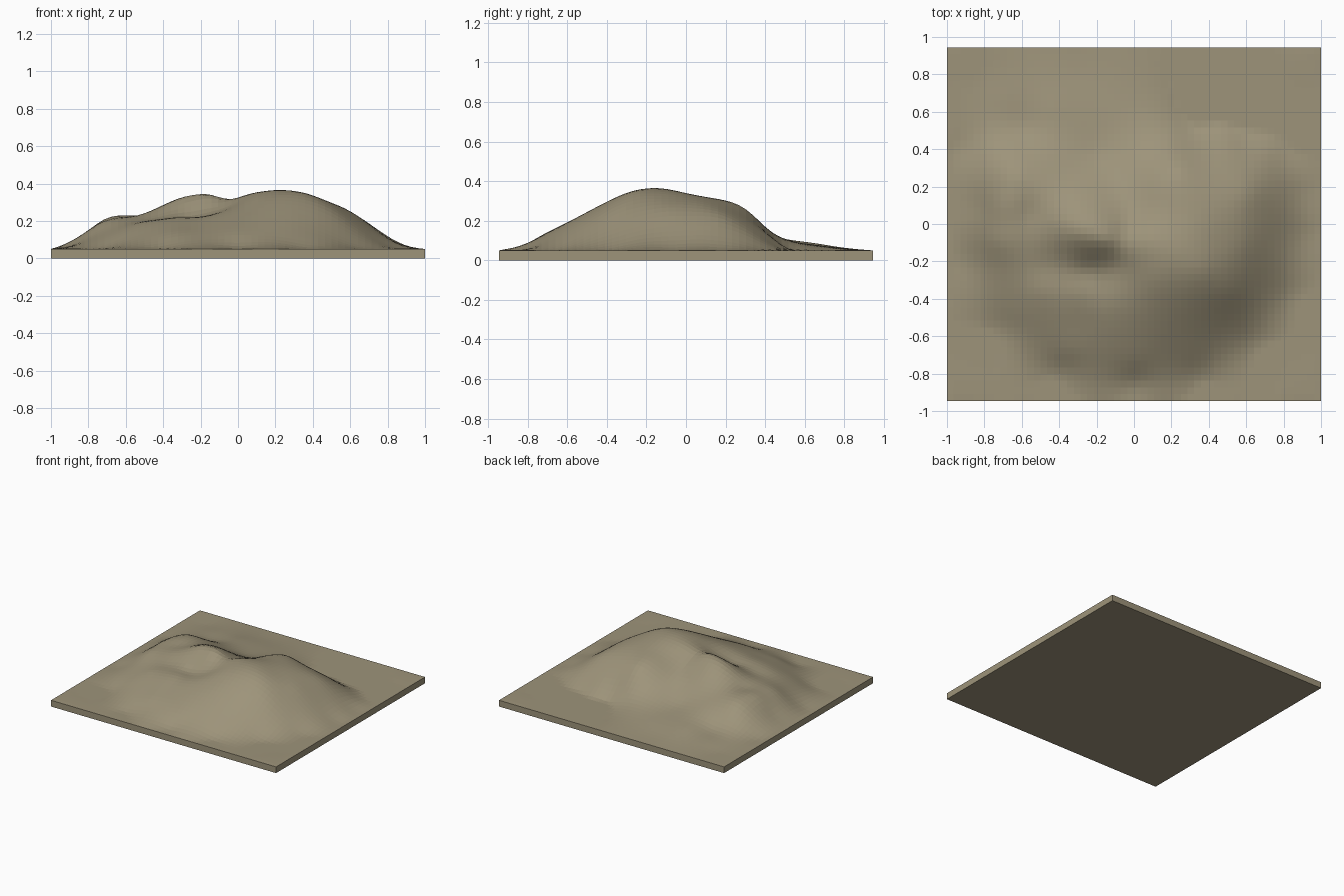
import bpy, bmesh
from math import sqrt

if "Cube" in bpy.data.objects:
    bpy.data.objects.remove(bpy.data.objects["Cube"])

W, D, BASE = 1.0, 0.945, 0.05      # half width, half depth, plate thickness
NX, NY = 56, 53                    # terrain grid cells

# Spot heights (x, y, z): right dome, valley, left ridge, terrace, low rear swell
spots = [
    (.22, -.15, .365), (.36, -.25, .343), (.1, -.3, .325), (.25, -.5, .24),
    (.05, -.6, .19), (.45, -.1, .315), (.6, -.1, .25), (.5, -.35, .255),
    (.2, .05, .325), (.15, .2, .285), (.23, .3, .26), (.45, .2, .265),
    (.62, .17, .225), (.05, -.08, .336),
    (-.03, -.03, .3), (-.02, .1, .25), (-.1, .25, .18), (-.2, .38, .12),
    (.1, .4, .16),
    (-.15, -.08, .34), (-.3, -.05, .325), (-.42, 0, .275), (-.25, .1, .28),
    (-.55, .05, .225), (-.7, .1, .215), (-.65, .28, .205), (-.5, .22, .22),
    (-.35, .28, .18), (-.72, -.1, .19),
    (-.25, -.25, .22), (-.45, -.22, .21), (-.3, -.35, .22), (-.5, -.35, .195),
    (-.1, -.4, .24), (-.25, -.55, .175), (-.1, -.22, .265),
    (-.45, .62, .09), (-.15, .62, .083), (-.6, .5, .085), (.15, .63, .065),
    (-.7, .66, .065), (-.3, .8, .06),
]
# Steep rim of the hill; a foot ring is made by scaling it outward
rim = [(-.84, .1), (-.8, -.18), (-.62, -.48), (-.35, -.68), (0, -.74), (.3, -.7),
       (.55, -.55), (.72, -.33), (.79, -.05), (.79, .15), (.7, .33), (.5, .42),
       (.28, .44), (-.78, .36)]
spots += [(x, y, .12) for x, y in rim]
spots += [(x * 1.16, y * 1.16, .058) for x, y in rim]

# Flat border and corners
for i in range(9):
    t = -1 + i / 4
    spots += [(t * W, s * D, BASE) for s in (-1, 1)]
    if 0 < i < 8:
        spots += [(s * W, t * D, BASE) for s in (-1, 1)]
spots += [(sx * .82, sy * .78, BASE) for sx in (-1, 1) for sy in (-1, 1)]


def kernel(ax, ay, bx, by):
    return sqrt((ax - bx) ** 2 + (ay - by) ** 2 + .006)


def solve(rows):
    """Gaussian elimination on an augmented matrix."""
    n = len(rows)
    for c in range(n):
        p = max(range(c, n), key=lambda r: abs(rows[r][c]))
        rows[c], rows[p] = rows[p], rows[c]
        for r in range(c + 1, n):
            f = rows[r][c] / rows[c][c]
            if f:
                rows[r] = [a - f * b for a, b in zip(rows[r], rows[c])]
    out = [0.0] * n
    for r in reversed(range(n)):
        rest = sum(rows[r][k] * out[k] for k in range(r + 1, n))
        out[r] = (rows[r][n] - rest) / rows[r][r]
    return out


# Smooth surface through all the spots
weights = solve([[kernel(px, py, qx, qy) for qx, qy, _ in spots] + [pz - BASE]
                 for px, py, pz in spots])


def height(x, y):
    if abs(x) > W - 1e-4 or abs(y) > D - 1e-4:
        return BASE
    h = sum(w * kernel(x, y, qx, qy) for w, (qx, qy, _) in zip(weights, spots))
    return BASE + min(max(h, 0), .316)


# Terrain top
bm = bmesh.new()
bmesh.ops.create_grid(bm, x_segments=NX, y_segments=NY, size=1)
for v in bm.verts:
    v.co.x *= W
    v.co.y *= D
    v.co.z = height(v.co.x, v.co.y)

# Plate walls and underside
border = [e for e in bm.edges if e.is_boundary]
walls = bmesh.ops.extrude_edge_only(bm, edges=border)["geom"]
for v in walls:
    if isinstance(v, bmesh.types.BMVert):
        v.co.z = 0
bmesh.ops.contextual_create(
    bm, geom=[e for e in walls if isinstance(e, bmesh.types.BMEdge) and e.is_boundary])
bmesh.ops.recalc_face_normals(bm, faces=bm.faces)

mesh = bpy.data.meshes.new("terrain_tile")
bm.to_mesh(mesh)
bm.free()
terrain = bpy.data.objects.new("terrain_tile", mesh)
bpy.context.collection.objects.link(terrain)

# Earth colour
earth = bpy.data.materials.new("earth")
earth.diffuse_color = (.34, .295, .195, 1)
earth.use_nodes = True
earth.node_tree.nodes["Principled BSDF"].inputs["Base Color"].default_value = earth.diffuse_color
mesh.materials.append(earth)
